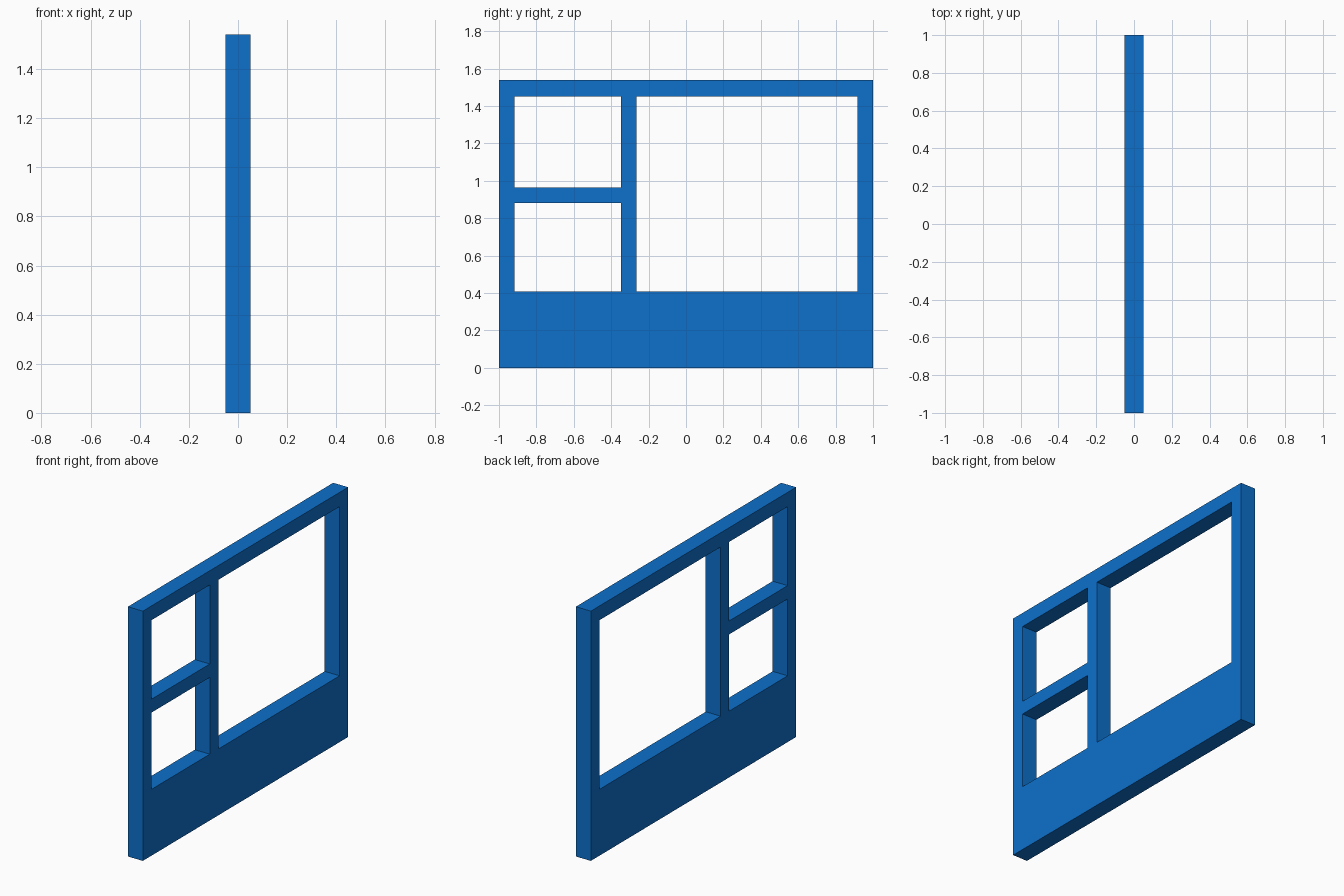
import bpy, bmesh

if "Cube" in bpy.data.objects:
    bpy.data.objects.remove(bpy.data.objects["Cube"])

# Grid lines of the panel: bars and openings alternate along each axis
YS = [-1.0, -0.917, -0.348, -0.265, 0.917, 1.0]
ZS = [0.0, 0.409, 0.882, 0.965, 1.452, 1.54]
HALF = 0.051
# Open cells (column, row): two small panes and one tall pane
OPEN = {(1, 1), (1, 3), (3, 1), (3, 2), (3, 3)}

bm = bmesh.new()

# Flat frame profile with shared vertices, leaving the panes open
grid = [[bm.verts.new((-HALF, y, z)) for z in ZS] for y in YS]
for i in range(len(YS) - 1):
    for j in range(len(ZS) - 1):
        if (i, j) not in OPEN:
            bm.faces.new((grid[i][j], grid[i + 1][j],
                          grid[i + 1][j + 1], grid[i][j + 1]))

# Thickness
ext = bmesh.ops.extrude_face_region(bm, geom=bm.faces[:], use_keep_orig=True)
moved = [g for g in ext["geom"] if isinstance(g, bmesh.types.BMVert)]
bmesh.ops.translate(bm, verts=moved, vec=(2 * HALF, 0, 0))
bmesh.ops.recalc_face_normals(bm, faces=bm.faces[:])

mesh = bpy.data.meshes.new("window_wall_panel")
bm.to_mesh(mesh)
bm.free()
panel = bpy.data.objects.new("window_wall_panel", mesh)
bpy.context.collection.objects.link(panel)

# Blue paint
paint = bpy.data.materials.new("blue_paint")
paint.diffuse_color = (0.004, 0.16, 0.6, 1.0)
paint.use_nodes = True
paint.node_tree.nodes["Principled BSDF"].inputs["Base Color"].default_value = paint.diffuse_color
mesh.materials.append(paint)
